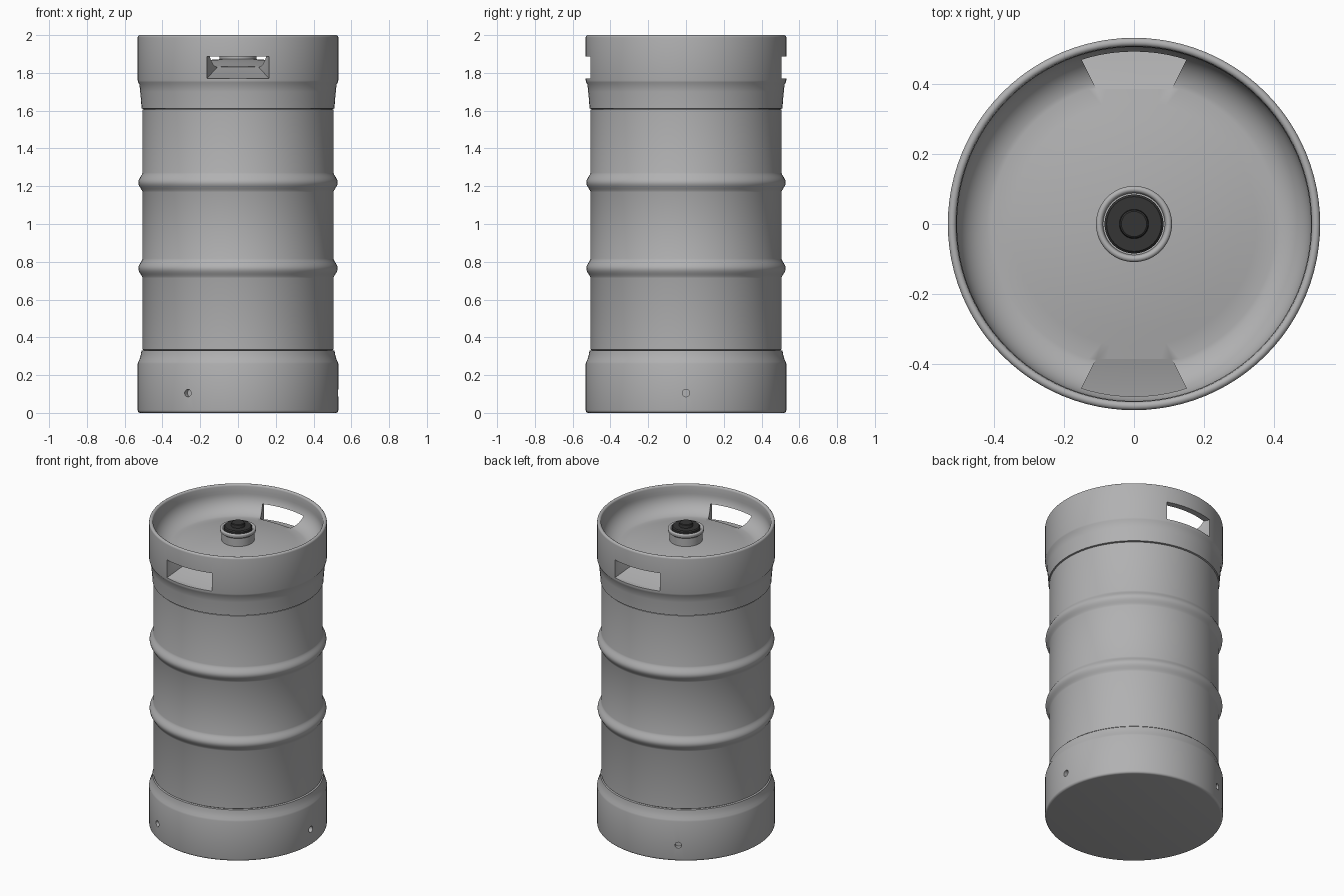
import bpy, bmesh, math
from mathutils import Matrix

if "Cube" in bpy.data.objects:
    bpy.data.objects.remove(bpy.data.objects["Cube"])


def material(name, rgb):
    m = bpy.data.materials.new(name)
    m.diffuse_color = (*rgb, 1)
    m.use_nodes = True
    m.node_tree.nodes["Principled BSDF"].inputs["Base Color"].default_value = m.diffuse_color
    return m


steel = material("brushed_steel", (0.44, 0.44, 0.445))
black = material("black_rubber", (0.035, 0.035, 0.035))


def finish(name, bm, mat):
    bmesh.ops.recalc_face_normals(bm, faces=bm.faces)
    me = bpy.data.meshes.new(name)
    bm.to_mesh(me)
    bm.free()
    ob = bpy.data.objects.new(name, me)
    bpy.context.collection.objects.link(ob)
    me.materials.append(mat)
    return ob


def lathe(name, profile, mat, n=96):
    """Spin an (r, z) profile that starts and ends on the axis."""
    bm = bmesh.new()
    rings = []
    for r, z in profile:
        if r < 1e-6:
            rings.append([bm.verts.new((0, 0, z))] * n)
        else:
            rings.append([bm.verts.new((r * math.cos(i * math.tau / n),
                                        r * math.sin(i * math.tau / n), z)) for i in range(n)])
    for a, b in zip(rings, rings[1:]):
        for i in range(n):
            j = (i + 1) % n
            bm.faces.new(list(dict.fromkeys((a[i], a[j], b[j], b[i]))))
    return finish(name, bm, mat)


def smooth(ob):
    bpy.ops.object.select_all(action='DESELECT')
    ob.select_set(True)
    bpy.context.view_layer.objects.active = ob
    bpy.ops.object.shade_smooth_by_angle(angle=math.radians(32))


def arc(cr, cz, rad, a0, a1, steps):
    return [(cr + rad * math.cos(math.radians(a0 + (a1 - a0) * i / steps)),
             cz + rad * math.sin(math.radians(a0 + (a1 - a0) * i / steps))) for i in range(steps + 1)]


def rib(z):
    """Rolled hoop bulging from the barrel wall."""
    return [(0.505 + 0.023 * (0.5 - 0.5 * math.cos(math.tau * i / 12)) ** 0.75,
             z - 0.052 + 0.104 * i / 12) for i in range(13)]


# keg body: base, bottom skirt, barrel with two hoops, top skirt, rolled rim, dished head
profile = [(0, 0)]
profile += arc(0.517, 0.014, 0.014, -90, 0, 4)
profile += [(0.531, 0.26), (0.528, 0.27), (0.521, 0.285), (0.514, 0.31), (0.511, 0.329),
            (0.499, 0.331), (0.505, 0.335)]
profile += rib(0.765) + rib(1.22)
profile += [(0.505, 1.605), (0.499, 1.609), (0.511, 1.611), (0.513, 1.65), (0.518, 1.70),
            (0.522, 1.74), (0.529, 1.75), (0.531, 1.76)]
profile += arc(0.519, 1.988, 0.012, 0, 180, 8)
profile += [(0.505, 1.96)]
profile += arc(0.395, 1.94, 0.11, 0, -84, 12)
profile += [(0.40 * (1 - i / 8), 1.875 - 0.045 * (1 - i / 8) ** 2) for i in range(1, 9)]
keg = lathe("keg_body", profile, steel)


def handle_cutter(side):
    """Tapered tunnel through the top skirt with a rising floor."""
    bm = bmesh.new()
    loops = []
    for y, w, lo in ((-0.6, 0.172, 1.77), (-0.5, 0.165, 1.77), (-0.385, 0.108, 1.832)):
        loops.append([bm.verts.new((x, y, z)) for x, z in ((-w, lo), (w, lo), (w, 1.888), (-w, 1.888))])
    for a, b in zip(loops, loops[1:]):
        for i in range(4):
            bm.faces.new((a[i], a[(i + 1) % 4], b[(i + 1) % 4], b[i]))
    bm.faces.new(loops[0])
    bm.faces.new(loops[-1])
    bmesh.ops.rotate(bm, verts=bm.verts, cent=(0, 0, 0), matrix=Matrix.Rotation(side, 3, 'Z'))
    return finish("handle_cutter", bm, steel)


def drain_cutter(angle):
    """Small round hole in the bottom skirt."""
    bm = bmesh.new()
    m = (Matrix.Rotation(angle, 4, 'Z') @ Matrix.Translation((0.53, 0, 0.105))
         @ Matrix.Rotation(math.pi / 2, 4, 'Y'))
    bmesh.ops.create_cone(bm, cap_ends=True, segments=20, radius1=0.02, radius2=0.02, depth=0.06, matrix=m)
    return finish("drain_cutter", bm, steel)


# two hand openings and three drain holes
cutters = [handle_cutter(a) for a in (0, math.pi)]
cutters += [drain_cutter(math.radians(a)) for a in (0, 120, 240)]
bpy.context.view_layer.objects.active = keg
for c in cutters:
    c.hide_render = True
    mod = keg.modifiers.new("cut", 'BOOLEAN')
    mod.object = c
    mod.operation = 'DIFFERENCE'
    mod.solver = 'EXACT'
    bpy.ops.object.modifier_apply(modifier=mod.name)
for c in cutters:
    bpy.data.objects.remove(c, do_unlink=True)

# steel valve neck with a rounded lip
neck = [(0, 1.86), (0.098, 1.86), (0.098, 1.925), (0.106, 1.932)]
neck += arc(0.099, 1.946, 0.0095, 0, 180, 8) + [(0.088, 1.94), (0, 1.94)]
valve_neck = lathe("valve_neck", neck, steel, 64)

# black valve cap with a raised centre
valve_cap = lathe("valve_cap", [(0, 1.935), (0.084, 1.935), (0.084, 1.96), (0.078, 1.966),
                                (0.042, 1.966), (0.04, 1.985), (0.036, 1.988), (0, 1.988)], black, 48)

for ob in (keg, valve_neck, valve_cap):
    smooth(ob)
